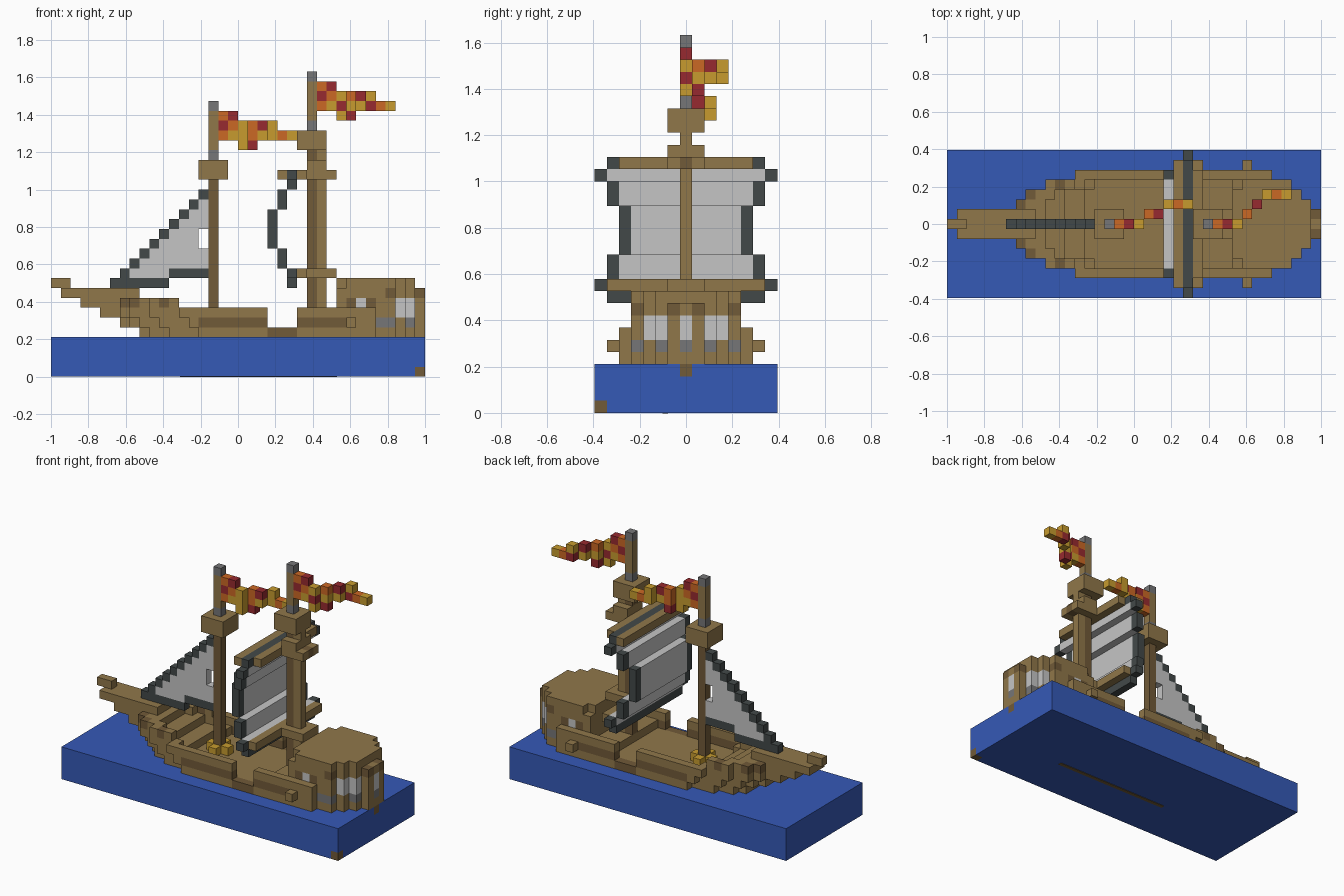
import bpy, bmesh
from mathutils import Vector

if "Cube" in bpy.data.objects:
    bpy.data.objects.remove(bpy.data.objects["Cube"], do_unlink=True)

U = 2 / 38                       # block size
ORIGIN = Vector((-1, -7.5 * U, 0))
MID = 7                          # centre row across the ship

COLOURS = {
    "sea_blue": (0.036, 0.1, 0.47), "wood": (0.28, 0.185, 0.068),
    "dark_wood": (0.165, 0.103, 0.04), "sail_grey": (0.56, 0.56, 0.56),
    "charcoal": (0.055, 0.066, 0.066), "iron_grey": (0.18, 0.18, 0.185),
    "red": (0.31, 0.023, 0.029), "orange": (0.6, 0.14, 0.018),
    "yellow": (0.57, 0.33, 0.028)}
MATS = {}
for name, rgb in COLOURS.items():
    m = bpy.data.materials.new(name)
    m.use_nodes = True
    m.diffuse_color = (*rgb, 1)
    m.node_tree.nodes["Principled BSDF"].inputs["Base Color"].default_value = (*rgb, 1)
    MATS[name] = m

# Unit normal and the four corner offsets of each block side
SIDES = []
for axis in range(3):
    for s in (0, 1):
        corners = []
        for a, b in ((0, 0), (1, 0), (1, 1), (0, 1)):
            c = [0, 0, 0]
            c[axis], c[(axis + 1) % 3], c[(axis + 2) % 3] = s, a, b
            corners.append(tuple(c))
        n = [0, 0, 0]
        n[axis] = 2 * s - 1
        SIDES.append((n, corners if s else corners[::-1]))


def build(name, cells):
    """Skin a {cell: colour} dict, keeping only the exposed block sides."""
    bm = bmesh.new()
    mesh = bpy.data.meshes.new(name)
    used = sorted(set(cells.values()))
    for c in used:
        mesh.materials.append(MATS[c])
    verts = {}
    for cell, colour in cells.items():
        for n, corners in SIDES:
            if tuple(p + q for p, q in zip(cell, n)) in cells:
                continue
            loop = []
            for o in corners:
                key = tuple(p + q for p, q in zip(cell, o))
                if key not in verts:
                    verts[key] = bm.verts.new(ORIGIN + Vector(key) * U)
                loop.append(verts[key])
            bm.faces.new(loop).material_index = used.index(colour)
    bmesh.ops.dissolve_limit(bm, angle_limit=0.01, verts=bm.verts[:],
                             edges=bm.edges[:], delimit={'MATERIAL'})
    bm.to_mesh(mesh)
    bm.free()
    ob = bpy.data.objects.new(name, mesh)
    bpy.context.collection.objects.link(ob)
    return ob


def fill(cells, xs, ys, zs, colour):
    """Fill inclusive block ranges with one colour."""
    for i in range(xs[0], xs[1] + 1):
        for j in range(ys[0], ys[1] + 1):
            for k in range(zs[0], zs[1] + 1):
                cells[i, j, k] = colour


def span(w):
    return (MID - w, MID + w)


def one(v):
    return (v, v)


# Sea slab with the keel end and one odd corner block
sea = {}
fill(sea, (0, 37), (0, 14), (0, 3), "sea_blue")
sea[37, 0, 0] = sea[37, MID, 3] = "dark_wood"
build("sea", sea)

# Thin keel strip under the slab
bpy.ops.mesh.primitive_cube_add(size=1, location=(0.11, -0.09, -0.001))
keel = bpy.context.object
keel.name = "keel_strip"
keel.scale = (0.84, 0.025, 0.004)
keel.data.materials.append(MATS["dark_wood"])


# Half width of the hull along its length
def half_width(i):
    for limit, w in ((0, 0), (6, 1), (7, 2), (9, 3), (12, 4), (32, 5), (34, 4), (35, 3), (36, 2)):
        if i <= limit:
            return w
    return 1


# Hull: solid deck, bulwarks, stepped bow and raised aft deck
hull = {}
BOW = {4: 9, 5: 7, 6: 5, 7: 3, 8: 1}
SOLID_TO = {4: 37, 5: 13, 6: 11, 7: 9, 8: 8}
for k, start in BOW.items():
    end = 12 if k == 7 else 8 if k == 8 else 37
    for i in range(start, end + 1):
        if k in (5, 6) and 22 <= i <= 24:
            continue
        shift = max(0, 6 - k) if i < 25 else 0
        w = 1 if k == 8 else half_width(i - shift)
        w_prev = half_width(i - shift - 1) if i < 25 else w
        for j in range(MID - w, MID + w + 1):
            d = abs(j - MID)
            solid = i <= SOLID_TO[k] or i >= 29 or (k == 5 and i >= 26)
            if solid or d >= min(w, w_prev):
                hull[i, j, k] = "wood"
fill(hull, (0, 1), one(MID), one(9), "wood")
for s in (-1, 1):
    for i in list(range(15, 22)) + list(range(25, 30)):
        hull[i, MID + 5 * s, 5] = "dark_wood"
    for i in range(22, 25):
        hull[i, MID + 5 * s, 4] = "dark_wood"
    for i in (7, 8, 11):
        hull[i, MID + s * half_width(i), 7] = "dark_wood"
    hull[30, MID + 6 * s, 5] = "wood"
    for i in (33, 36):
        hull[i, MID + s * half_width(i), 5] = "iron_grey"
    hull[34, MID + 4 * s, 5] = "iron_grey"
hull[37, MID, 5] = "iron_grey"

# Stern castle with windows and flat roof
for i in range(29, 38):
    w = min(4, half_width(i))
    fill(hull, one(i), span(w), (7, 8), "wood")
    if i < 37:
        fill(hull, one(i), span(3 if i == 29 else w), one(9), "wood")
for s in (-1, 1):
    hull[31, MID + 4 * s, 7] = "sail_grey"
    hull[30, MID + 4 * s, 7] = hull[32, MID + 4 * s, 7] = "dark_wood"
    hull[34, MID + 4 * s, 8] = "dark_wood"
    hull[37, MID + s, 8] = "dark_wood"
    for k in (6, 7):
        hull[35, MID + 3 * s, k] = "sail_grey"
        hull[36, MID + 2 * s, k] = "sail_grey"
        hull[37, MID, k] = "sail_grey"
build("hull", hull)

# Yellow chests around the fore mast
chests = {(16 + a, MID + b, 5): "yellow" for a, b in ((-1, 0), (1, 0), (0, -1), (0, 1))}
build("deck_chests", chests)

# Fore mast with lookout
fore = {}
fill(fore, one(16), one(MID), (5, 21), "dark_wood")
fill(fore, one(16), one(MID), (22, 26), "wood")
fill(fore, (15, 17), span(1), (20, 21), "wood")
fore[16, MID, 22] = fore[16, MID, 27] = "iron_grey"
build("fore_mast", fore)

# Main mast with lookout, collars and yards
main = {}
fill(main, one(26), one(MID), (5, 24), "dark_wood")
fill(main, one(27), one(MID), (5, 24), "wood")
fill(main, one(26), one(MID), (25, 30), "wood")
main[26, MID, 25] = main[26, MID, 30] = "iron_grey"
fill(main, (25, 27), span(1), (23, 24), "wood")
fill(main, (26, 27), span(1), one(21), "wood")
fill(main, one(25), span(5), one(20), "wood")
fill(main, one(23), span(6), one(20), "wood")
fill(main, one(25), span(6), one(10), "wood")
for k in (10, 20):
    fill(main, (26, 28), span(1), one(k), "wood")
main[28, MID, 20] = "dark_wood"
build("main_mast", main)

# Billowing square sail: rows of (heights, position along ship, half width)
sail = {}
for zs, i, w in (((19, 19), 24, 7), ((17, 18), 23, 6), ((13, 16), 22, 5),
                 ((11, 12), 23, 6), ((10, 10), 24, 7)):
    fill(sail, one(i), span(w), zs, "charcoal")
    fill(sail, one(i), span(w - 1), zs, "sail_grey")
for k in (9, 20):
    fill(sail, one(24), span(6), one(k), "charcoal")
build("main_sail", sail)

# Triangular fore sail with a dark hem and a small opening
jib = {}
for i in range(7, 16):
    fill(jib, one(i), one(MID), (10, i + 2), "sail_grey")
    jib[i, MID, i + 3] = "charcoal"
fill(jib, (6, 11), one(MID), one(9), "charcoal")
fill(jib, (12, 15), one(MID), one(10), "charcoal")
for k in (13, 14):
    del jib[15, MID, k]
build("fore_sail", jib)

# Waving chequered pennants: rows run from the top down
CODE = {"R": "red", "O": "orange", "Y": "yellow"}


def pennant(name, i0, top, rows, wave):
    cells = {}
    for r, row in enumerate(rows):
        for c, ch in enumerate(row):
            if ch in CODE:
                cells[i0 + c, MID + int(wave[c]), top - r] = CODE[ch]
    build(name, cells)


pennant("main_pennant", 27, 29, ("OR", "ROYORY", "OYRYYROY", "  YR"), "00012333")
pennant("fore_pennant", 17, 26, ("OR", "ROYORY", "OYYOYYOY", "  YR"), "00011222")
